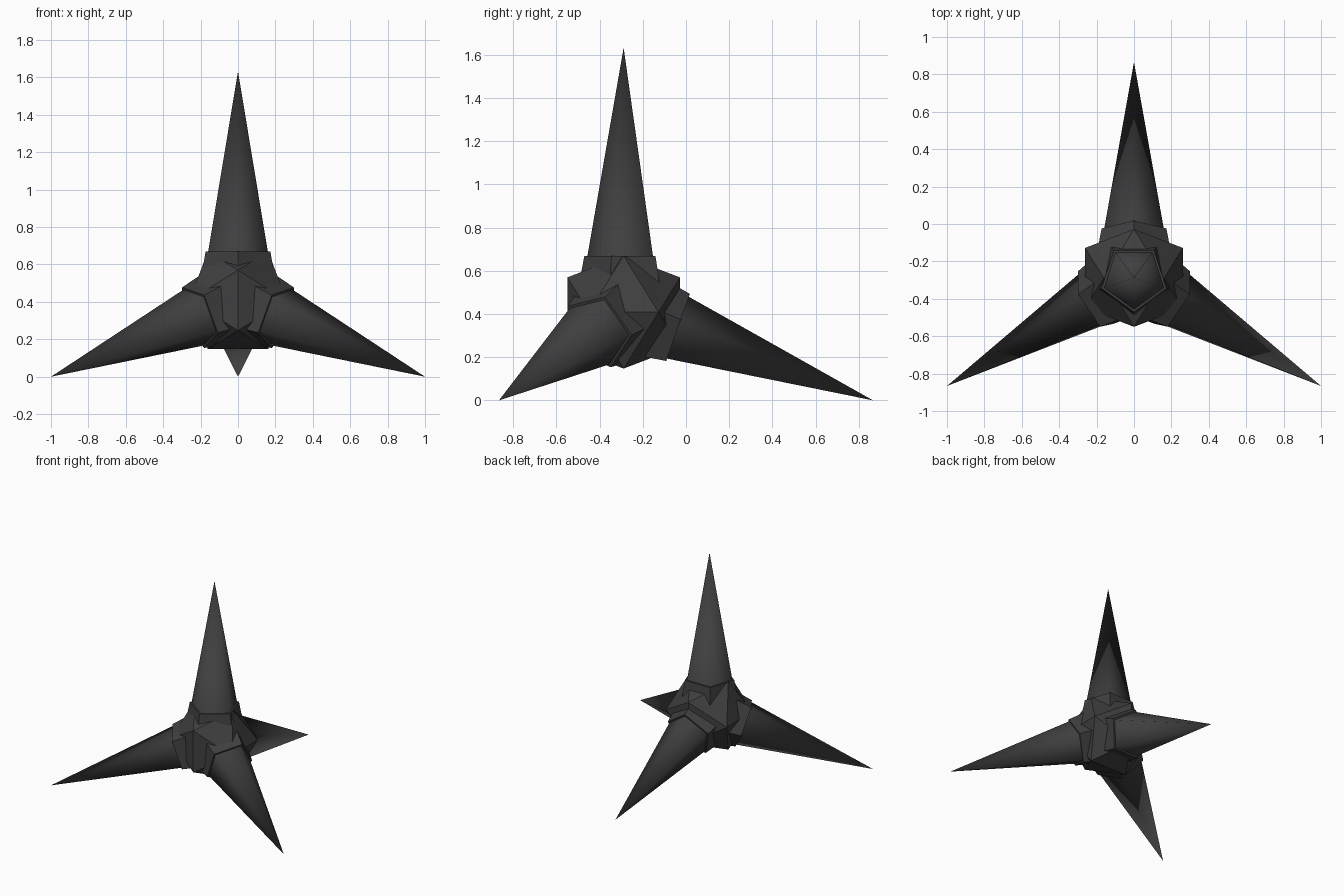
import bpy, bmesh, math
from mathutils import Vector

if "Cube" in bpy.data.objects:
    bpy.data.objects.remove(bpy.data.objects["Cube"])

CENTRE = Vector((0, -0.2887, 0.4082))
REACH = 1.2247            # centre to spike tip

mat = bpy.data.materials.new("dark_iron")
mat.diffuse_color = (0.05, 0.05, 0.05, 1)
mat.use_nodes = True
mat.node_tree.nodes["Principled BSDF"].inputs["Base Color"].default_value = mat.diffuse_color


def add_object(name, bm, smooth=False):
    bmesh.ops.recalc_face_normals(bm, faces=bm.faces)
    for f in bm.faces:
        f.smooth = smooth
    me = bpy.data.meshes.new(name)
    bm.to_mesh(me)
    bm.free()
    me.materials.append(mat)
    ob = bpy.data.objects.new(name, me)
    ob.location = CENTRE
    bpy.context.collection.objects.link(ob)
    return ob


def tapered_pentagon(r0, r1, length, capped):
    """Five-sided taper along +z from the origin, one corner towards -y."""
    bm = bmesh.new()
    rings = []
    for r, z in ((r0, 0), (r1, length)):
        angles = [math.radians(-90 + 72 * i) for i in range(5)]
        if r == 0:
            rings.append([bm.verts.new((0, 0, z))])
        else:
            rings.append([bm.verts.new((r * math.cos(a), r * math.sin(a), z)) for a in angles])
    low, high = rings
    for i in range(5):
        j = (i + 1) % 5
        if len(high) == 1:
            bm.faces.new((low[i], low[j], high[0]))
        else:
            bm.faces.new((low[i], low[j], high[j], high[i]))
    if capped:
        bm.faces.new(low)
        bm.faces.new(high)
    return bm


# Icosahedron core
a, b = 0.161, 0.261
bm = bmesh.new()
for s in (-1, 1):
    for t in (-1, 1):
        for co in ((s * b, t * a, 0), (0, s * b, t * a), (s * a, 0, t * b)):
            bm.verts.new(co)
bmesh.ops.convex_hull(bm, input=bm.verts)
add_object("core", bm)

# Four spikes with collars, pointing at the corners of a tetrahedron
h, v = math.sqrt(8) / 3, -1 / 3
directions = {"top": Vector((0, 0, 1))}
for name, deg in (("back", 90), ("front_left", 210), ("front_right", 330)):
    ang = math.radians(deg)
    directions[name] = Vector((h * math.cos(ang), h * math.sin(ang), v))

for name, d in directions.items():
    turn = Vector((0, 0, 1)).rotation_difference(d)
    for part, bm in (("spike", tapered_pentagon(0.213, 0, REACH, False)),
                     ("collar", tapered_pentagon(0.231, 0.182, 0.261, True))):
        ob = add_object(f"{name}_{part}", bm, smooth=(part == "spike"))
        ob.rotation_mode = 'QUATERNION'
        ob.rotation_quaternion = turn
